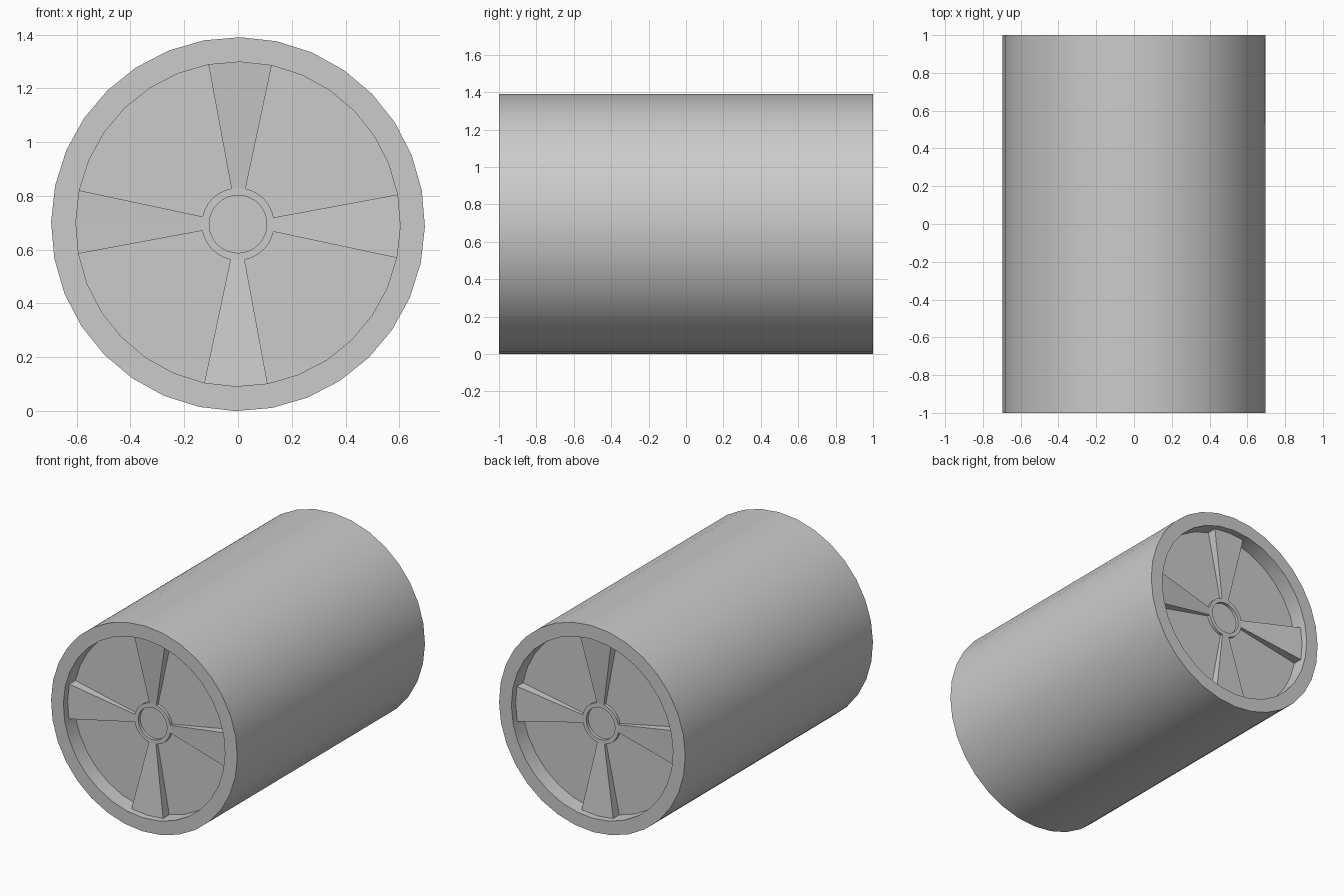
import bpy, bmesh
from math import sin, cos, pi, radians

if "Cube" in bpy.data.objects:
    bpy.data.objects.remove(bpy.data.objects["Cube"])

SIDES = 32
R, RIM, HUB, BORE = 0.695, 0.603, 0.135, 0.107   # radii
FACE, FLOOR = 0.91, 0.89                          # |y| of hub face and recess floor
SPOKE_OUT = 0.955                                 # |y| of spoke at the rim
TILT = radians(0.75)


def point(r, y, k):
    a = TILT + 2 * pi * k / SIDES
    return (r * sin(a), y, R + r * cos(a))


def finish(name, bm):
    bmesh.ops.remove_doubles(bm, verts=bm.verts, dist=1e-5)
    bmesh.ops.recalc_face_normals(bm, faces=bm.faces)
    me = bpy.data.meshes.new(name)
    bm.to_mesh(me)
    bm.free()
    ob = bpy.data.objects.new(name, me)
    bpy.context.collection.objects.link(ob)
    bpy.ops.object.select_all(action='DESELECT')
    ob.select_set(True)
    bpy.context.view_layer.objects.active = ob
    bpy.ops.object.shade_smooth_by_angle(angle=radians(30))
    return ob


def lathe(name, profile, caps=False, loop=False):
    bm = bmesh.new()
    rings = [[bm.verts.new(point(r, y, k)) for k in range(SIDES)] for r, y in profile]
    pairs = list(zip(rings, rings[1:])) + ([(rings[-1], rings[0])] if loop else [])
    for a, b in pairs:
        for k in range(SIDES):
            n = (k + 1) % SIDES
            bm.faces.new((a[k], a[n], b[n], b[k]))
    if caps:
        bm.faces.new(rings[0])
        bm.faces.new(rings[-1])
    return finish(name, bm)


# Drum: tube with a recessed face at each end
lathe("drum", [(RIM, -FLOOR), (RIM, -1), (R, -1), (R, 1), (RIM, 1), (RIM, FLOOR)], caps=True)

for side, s in (("front", -1), ("back", 1)):
    # Hub ring standing on the recess floor
    lathe(side + "_hub", [(HUB, s * FLOOR), (HUB, s * FACE), (BORE, s * FACE), (BORE, s * FLOOR)],
          loop=True)
    # Four wedge spokes sloping in towards the hub
    for i in range(4):
        bm = bmesh.new()
        cols = []
        for k in (8 * i - 1, 8 * i, 8 * i + 1):
            cols.append([bm.verts.new(point(r, s * y, k)) for r, y in
                         ((HUB, FLOOR), (HUB, FACE), (RIM, SPOKE_OUT), (RIM, FLOOR))])
        for a, b in zip(cols, cols[1:]):
            for j in range(4):
                n = (j + 1) % 4
                bm.faces.new((a[j], a[n], b[n], b[j]))
        bm.faces.new(cols[0])
        bm.faces.new(cols[-1])
        finish(f"{side}_spoke_{i + 1}", bm)
